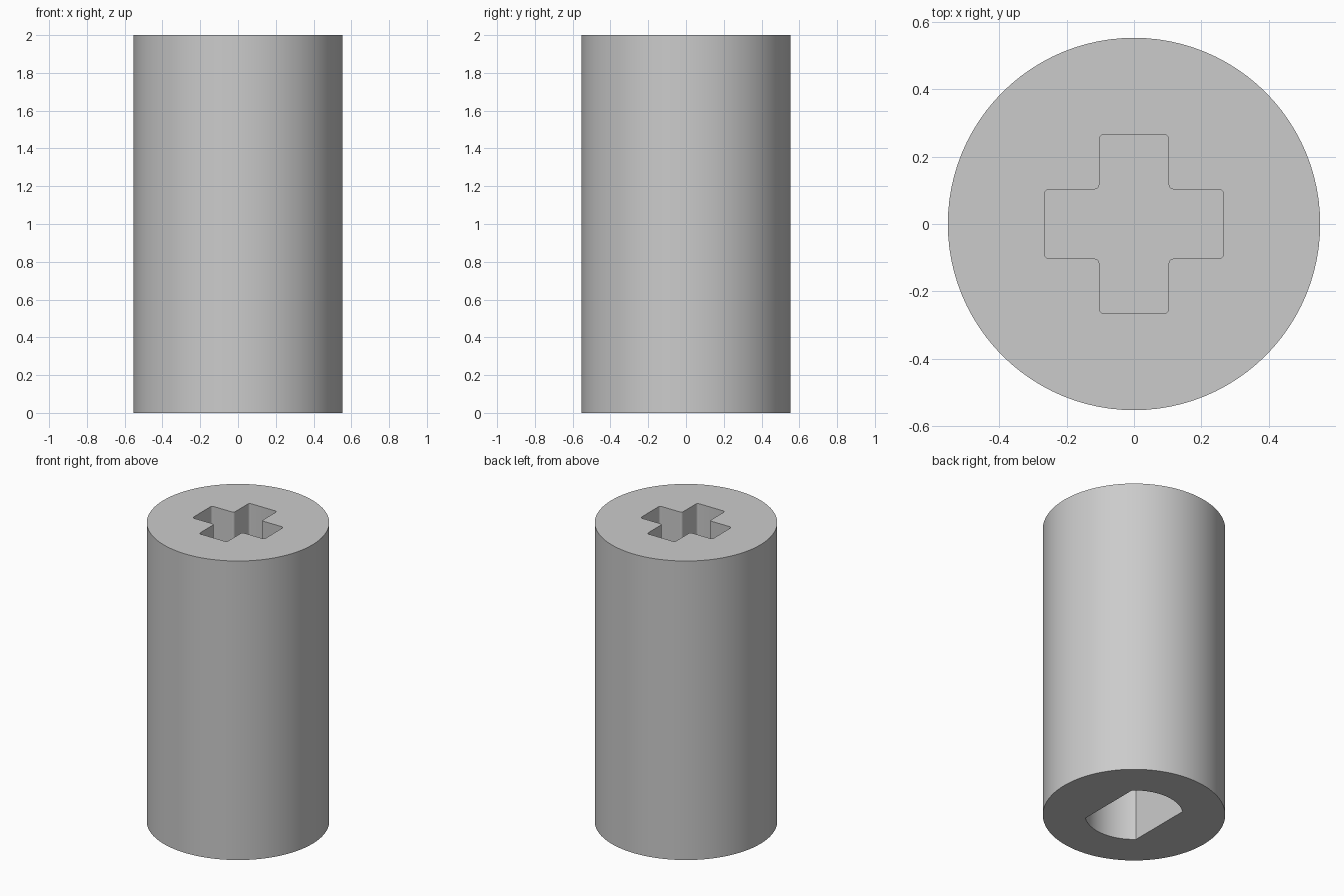
import bpy
import bmesh
from math import pi, cos, sin, asin, radians
from mathutils import Vector

cube = bpy.data.objects.get("Cube")
if cube:
    bpy.data.objects.remove(cube, do_unlink=True)

HEIGHT, RADIUS = 2.0, 0.553
ARM, HALF_ARM, FILLET = 0.266, 0.103, 0.014     # cross socket
BORE, FLAT = 0.297, 0.2                         # double-flat shaft hole
CROSS_FLOOR, BORE_ROOF = 1.1, 0.9


def arc(radius, start, end, steps):
    return [Vector((radius * cos(start + (end - start) * i / steps),
                    radius * sin(start + (end - start) * i / steps)))
            for i in range(steps + 1)]


def rounded(points, r, steps=4):
    """Round every right-angled corner of an outline."""
    out = []
    for i, p in enumerate(points):
        a = (points[i - 1] - p).normalized()
        b = (points[(i + 1) % len(points)] - p).normalized()
        centre = p + (a + b) * r
        for k in range(steps + 1):
            t = pi / 2 * k / steps
            out.append(centre - (b * cos(t) + a * sin(t)) * r)
    return out


def cross_outline():
    corners = []
    for i in range(4):
        c, s = round(cos(i * pi / 2)), round(sin(i * pi / 2))
        for x, y in ((ARM, -HALF_ARM), (ARM, HALF_ARM), (HALF_ARM, HALF_ARM)):
            corners.append(Vector((c * x - s * y, s * x + c * y)))
    return rounded(corners, FILLET)


def bore_outline():
    half = asin(FLAT / BORE)
    return (arc(BORE, pi / 2 - half, pi / 2 + half, 20)
            + arc(BORE, 3 * pi / 2 - half, 3 * pi / 2 + half, 20))


bm = bmesh.new()


def ring(outline, z):
    verts = [bm.verts.new((p.x, p.y, z)) for p in outline]
    edges = [bm.edges.new((verts[i - 1], verts[i])) for i in range(len(verts))]
    return verts, edges


def wall(outline, z0, z1):
    """Vertical wall along an outline; returns its lower and upper edges."""
    low, low_edges = ring(outline, z0)
    high, high_edges = ring(outline, z1)
    for i in range(len(low)):
        bm.faces.new((low[i - 1], low[i], high[i], high[i - 1]))
    return low_edges, high_edges


def cap(edges):
    bmesh.ops.triangle_fill(bm, edges=edges, use_beauty=True)


# Outer cylinder and the two blind sockets
base_rim, top_rim = wall(arc(RADIUS, 0, 2 * pi, 96)[:-1], 0, HEIGHT)
cross_floor, cross_rim = wall(cross_outline(), CROSS_FLOOR, HEIGHT)
bore_rim, bore_roof = wall(bore_outline(), 0, BORE_ROOF)

# End faces, socket floor and bore roof
cap(top_rim + cross_rim)
cap(base_rim + bore_rim)
cap(cross_floor)
cap(bore_roof)
bmesh.ops.recalc_face_normals(bm, faces=bm.faces)

mesh = bpy.data.meshes.new("shaft_coupler")
bm.to_mesh(mesh)
bm.free()
coupler = bpy.data.objects.new("shaft_coupler", mesh)
bpy.context.collection.objects.link(coupler)

# Plain light grey
grey = bpy.data.materials.new("light_grey")
grey.use_nodes = True
colour = (0.6, 0.6, 0.6, 1)
grey.diffuse_color = colour
grey.node_tree.nodes["Principled BSDF"].inputs["Base Color"].default_value = colour
mesh.materials.append(grey)

bpy.ops.object.select_all(action="DESELECT")
coupler.select_set(True)
bpy.context.view_layer.objects.active = coupler
bpy.ops.object.shade_smooth_by_angle(angle=radians(30))
